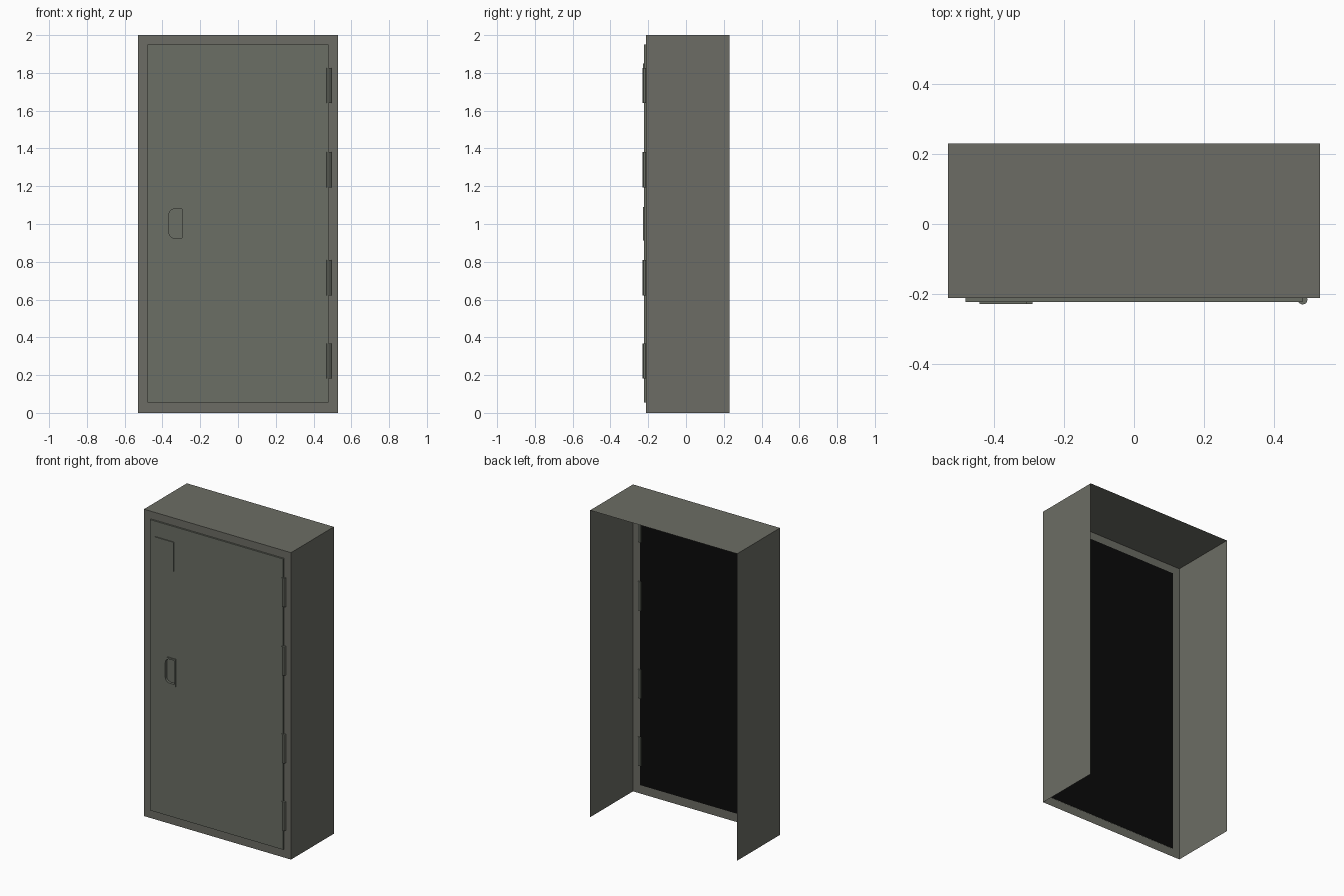
import bpy, bmesh, math

if "Cube" in bpy.data.objects:
    bpy.data.objects.remove(bpy.data.objects["Cube"])


def material(name, rgb):
    m = bpy.data.materials.new(name)
    m.diffuse_color = (*rgb, 1)
    m.use_nodes = True
    m.node_tree.nodes["Principled BSDF"].inputs["Base Color"].default_value = m.diffuse_color
    return m


FRAME = material("grey frame paint", (0.150, 0.152, 0.128))
DOOR = material("green grey door paint", (0.145, 0.157, 0.130))
BLACK = material("black backing", (0.003, 0.003, 0.003))


def finish(bm, name, mat):
    me = bpy.data.meshes.new(name)
    bm.to_mesh(me)
    bm.free()
    me.materials.append(mat)
    ob = bpy.data.objects.new(name, me)
    bpy.context.collection.objects.link(ob)
    return ob


def rect(x0, x1, z0, z1):
    return [(x0, z0), (x1, z0), (x1, z1), (x0, z1)]


def rounded_left(x0, x1, z0, z1, r, n=6):
    """Rectangle with both left corners rounded."""
    pts = [(x1, z0), (x1, z1)]
    for cz, start in ((z1 - r, 90), (z0 + r, 180)):
        for i in range(n + 1):
            a = math.radians(start + 90 * i / n)
            pts.append((x0 + r + r * math.cos(a), cz + r * math.sin(a)))
    return pts


def panel(bm, loops, y):
    """Flat front-facing face bounded by the loops (later loops are holes)."""
    edges = []
    for loop in loops:
        vs = [bm.verts.new((x, y, z)) for x, z in loop]
        edges += [bm.edges.new((vs[i - 1], vs[i])) for i in range(len(vs))]
    res = bmesh.ops.triangle_fill(bm, use_beauty=True, use_dissolve=False,
                                  edges=edges, normal=(0, -1, 0))
    for f in res["geom"]:
        if isinstance(f, bmesh.types.BMFace):
            f.normal_update()
            if f.normal.y > 0:
                f.normal_flip()


def wall(bm, loop, y0, y1):
    """Sides of an anticlockwise loop, facing outwards when y0 < y1."""
    a = [bm.verts.new((x, y0, z)) for x, z in loop]
    b = [bm.verts.new((x, y1, z)) for x, z in loop]
    for i in range(len(loop)):
        bm.faces.new((a[i - 1], b[i - 1], b[i], a[i]))


Y_BACK, Y_FRAME, Y_DOOR, Y_PLATE = 0.23, -0.211, -0.222, -0.228
door_loop = rect(-0.48, 0.48, 0.055, 1.95)
grip_outer = rounded_left(-0.375, -0.29, 0.912, 1.09, 0.035)
grip_inner = rounded_left(-0.365, -0.297, 0.925, 1.08, 0.03)

# Casing: front frame, two sides and top; open at back and bottom
bm = bmesh.new()
panel(bm, [rect(-0.53, 0.53, 0, 2), door_loop], Y_FRAME)
path = [(0.53, 0), (0.53, 2), (-0.53, 2), (-0.53, 0)]
rows = [[bm.verts.new((x, y, z)) for x, z in path] for y in (Y_FRAME, Y_BACK)]
for i in range(3):
    bm.faces.new((rows[0][i], rows[1][i], rows[1][i + 1], rows[0][i + 1]))
bmesh.ops.remove_doubles(bm, verts=bm.verts, dist=1e-5)
finish(bm, "casing", FRAME)

# Door leaf with an opening for the grip
bm = bmesh.new()
panel(bm, [door_loop, grip_inner], Y_DOOR)
wall(bm, door_loop, Y_DOOR, Y_FRAME)
bmesh.ops.remove_doubles(bm, verts=bm.verts, dist=1e-5)
finish(bm, "door", DOOR)

# Black backing behind the door
bm = bmesh.new()
bm.faces.new([bm.verts.new((x, Y_FRAME + 0.001, z)) for x, z in reversed(door_loop)])
finish(bm, "door_backing", BLACK)

# Recessed grip with raised rim
bm = bmesh.new()
panel(bm, [grip_outer, grip_inner], Y_PLATE)
wall(bm, grip_outer, Y_PLATE, Y_DOOR)
wall(bm, grip_inner[::-1], Y_PLATE, Y_FRAME - 0.001)
panel(bm, [grip_inner], Y_FRAME - 0.001)
bmesh.ops.remove_doubles(bm, verts=bm.verts, dist=1e-5)
finish(bm, "recessed_grip", DOOR)

# Blank plate near the top of the door
bm = bmesh.new()
plate = rect(-0.44, -0.305, 1.66, 1.85)
panel(bm, [plate], Y_PLATE)
wall(bm, plate, Y_PLATE, Y_DOOR)
finish(bm, "door_plate", DOOR)

# Hinge barrels
for i, z in enumerate((0.275, 0.715, 1.288, 1.733)):
    bpy.ops.mesh.primitive_cylinder_add(vertices=8, radius=0.0145, depth=0.187,
                                        location=(0.481, -0.2155, z))
    ob = bpy.context.object
    ob.name = f"hinge_{i + 1}"
    ob.data.materials.append(DOOR)
